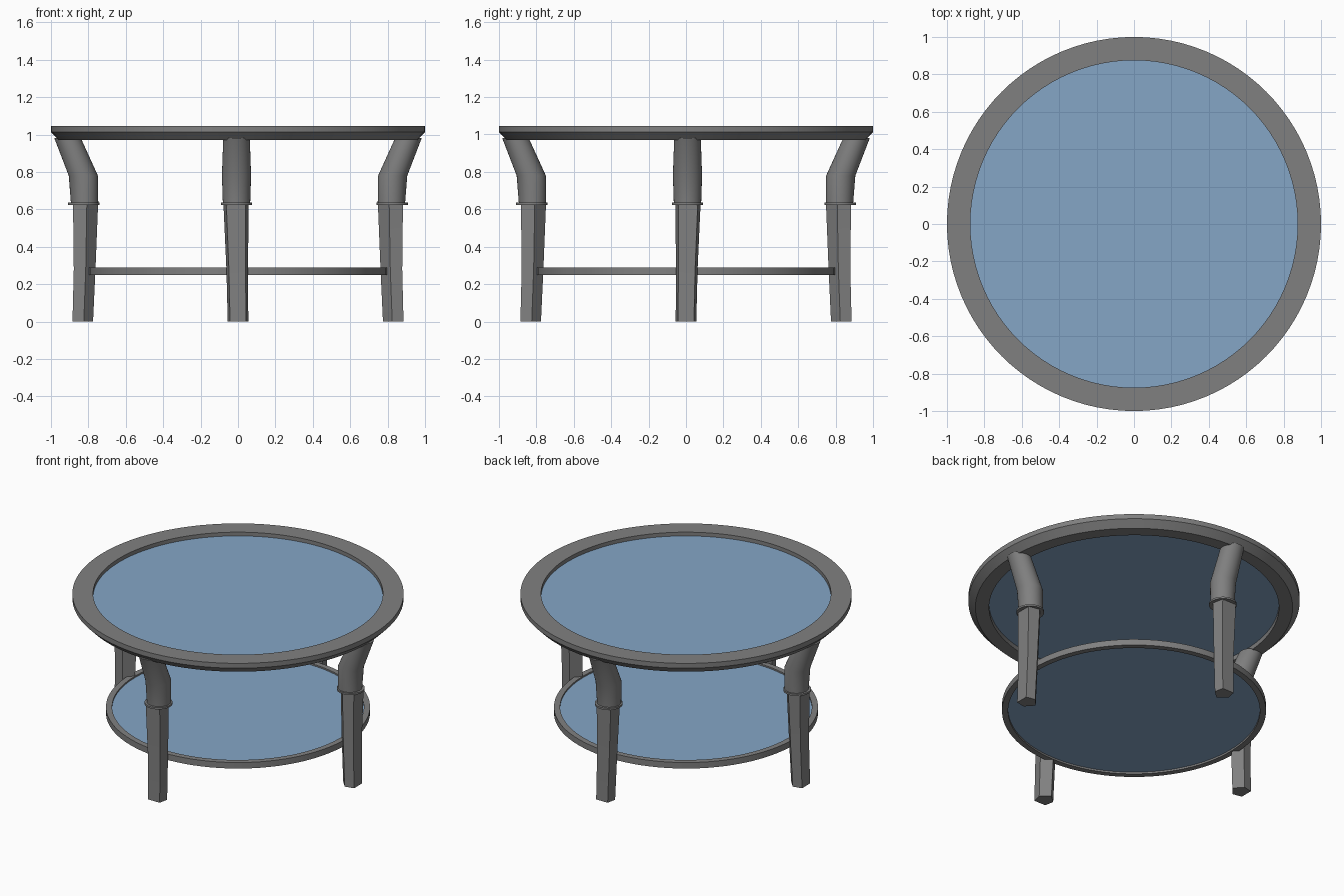
import bpy, bmesh
from math import cos, sin, pi, radians
from mathutils import Vector

cube = bpy.data.objects.get("Cube")
if cube:
    bpy.data.objects.remove(cube, do_unlink=True)


def make_material(name, color):
    mat = bpy.data.materials.new(name)
    mat.use_nodes = True
    mat.diffuse_color = color
    mat.node_tree.nodes["Principled BSDF"].inputs["Base Color"].default_value = color
    return mat


grey = make_material("grey frame", (0.216, 0.216, 0.216, 1))
blue = make_material("blue glass", (0.235, 0.381, 0.565, 1))


def finish(name, bm, mat):
    bmesh.ops.recalc_face_normals(bm, faces=bm.faces)
    mesh = bpy.data.meshes.new(name)
    bm.to_mesh(mesh)
    bm.free()
    mesh.materials.append(mat)
    obj = bpy.data.objects.new(name, mesh)
    bpy.context.collection.objects.link(obj)
    bpy.ops.object.select_all(action="DESELECT")
    obj.select_set(True)
    bpy.context.view_layer.objects.active = obj
    bpy.ops.object.shade_smooth_by_angle(angle=radians(30))


def loft(name, rings, mat, closed=False):
    """Bridge rings of points; closed joins last to first, otherwise the ends are capped."""
    bm = bmesh.new()
    loops = [[bm.verts.new(p) for p in ring] for ring in rings]
    pairs = list(zip(loops, loops[1:]))
    if closed:
        pairs.append((loops[-1], loops[0]))
    else:
        bm.faces.new(loops[0])
        bm.faces.new(loops[-1])
    for a, b in pairs:
        for i in range(len(a)):
            j = (i + 1) % len(a)
            bm.faces.new((a[i], a[j], b[j], b[i]))
    finish(name, bm, mat)


def circle(r, z, count=96):
    return [(r * cos(2 * pi * i / count), r * sin(2 * pi * i / count), z) for i in range(count)]


def turned(name, profile, mat, closed=False):
    loft(name, [circle(r, z) for r, z in profile], mat, closed)


# Table top: bevelled rim with recessed glass
turned("top_rim", [(1, 1.045), (1, 1.013), (0.958, 0.97), (0.875, 0.97), (0.875, 1.045)], grey, True)
turned("top_glass", [(0.878, 1.0), (0.878, 1.02)], blue)

# Lower shelf: narrow hoop with glass
turned("shelf_rim", [(0.797, 0.25), (0.797, 0.29), (0.76, 0.29), (0.76, 0.25)], grey, True)
turned("shelf_glass", [(0.763, 0.262), (0.763, 0.28)], blue)

# Leg sections: height, distance from centre, sideways shift, half width
LOWER = [(0, 0.83, 0, 0.055), (0.28, 0.82, 0.004, 0.058), (0.63, 0.815, 0.011, 0.067)]
UPPER = [(0.63, 0.82, 0.008, 0.073), (0.78, 0.827, 0.008, 0.078), (0.98, 0.911, 0.008, 0.071)]
COLLAR = [(0.624, 0.825, 0.008, 0.084), (0.636, 0.825, 0.008, 0.084)]
PENTAGON = [(1, 0.77), (1, -0.77), (-0.1, -1), (-1, 0), (-0.1, 1)]   # flat side outward
ROUND = [(cos(2 * pi * i / 32), sin(2 * pi * i / 32)) for i in range(32)]


def leg_part(name, sections, shape, out, side):
    rings = []
    for z, dist, shift, half in sections:
        rings.append([out * (dist + a * half) + side * (shift + b * half) + Vector((0, 0, z))
                      for a, b in shape])
    loft(name, rings, grey)


# Four legs on the axes
for name, out, side in (("front", (0, -1, 0), (-1, 0, 0)), ("back", (0, 1, 0), (-1, 0, 0)),
                        ("left", (1, 0, 0), (0, 1, 0)), ("right", (-1, 0, 0), (0, 1, 0))):
    out, side = Vector(out), Vector(side)
    leg_part(name + "_lower_leg", LOWER, PENTAGON, out, side)
    leg_part(name + "_leg_collar", COLLAR, ROUND, out, side)
    leg_part(name + "_upper_leg", UPPER, ROUND, out, side)
